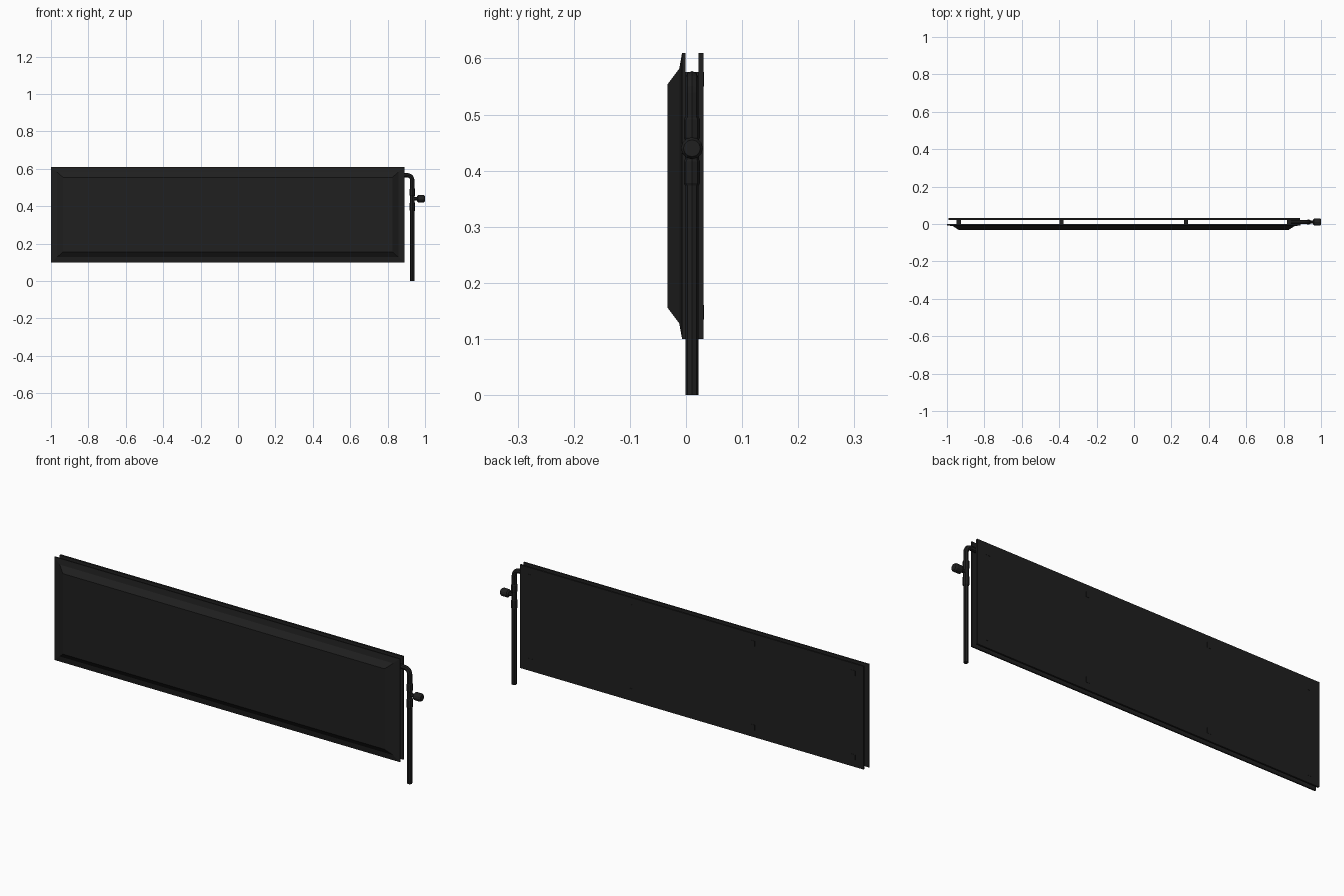
import bpy, bmesh, math
from mathutils import Vector

if "Cube" in bpy.data.objects:
    bpy.data.objects.remove(bpy.data.objects["Cube"])

mat = bpy.data.materials.new("black_paint")
mat.diffuse_color = (0.014, 0.014, 0.014, 1)
mat.use_nodes = True
mat.node_tree.nodes["Principled BSDF"].inputs["Base Color"].default_value = mat.diffuse_color


def finish(name, bm):
    bmesh.ops.recalc_face_normals(bm, faces=bm.faces)
    me = bpy.data.meshes.new(name)
    bm.to_mesh(me)
    bm.free()
    me.materials.append(mat)
    ob = bpy.data.objects.new(name, me)
    bpy.context.collection.objects.link(ob)
    return ob


def loft(name, rings):
    """Skin a list of closed rings and cap both ends."""
    bm = bmesh.new()
    vs = [[bm.verts.new(p) for p in r] for r in rings]
    n = len(vs[0])
    for a, b in zip(vs, vs[1:]):
        for i in range(n):
            j = (i + 1) % n
            bm.faces.new((a[i], a[j], b[j], b[i]))
    bm.faces.new(vs[0])
    bm.faces.new(vs[-1])
    return finish(name, bm)


def box(name, x0, x1, y0, y1, z0, z1):
    return loft(name, [[(x0, y, z0), (x1, y, z0), (x1, y, z1), (x0, y, z1)]
                       for y in (y0, y1)])


def tube(name, path, sides):
    """Sweep a polygon along (x, z, radius) points in the plane y = 0.01."""
    rings = []
    for k, (x, z, r) in enumerate(path):
        a, b = path[max(k - 1, 0)], path[min(k + 1, len(path) - 1)]
        t = Vector((b[0] - a[0], 0, b[1] - a[1])).normalized()
        n = Vector((t.z, 0, -t.x))
        rings.append([Vector((x, 0.0105, z)) + r * (math.cos(w) * n + math.sin(w) * Vector((0, 1, 0)))
                      for w in (2 * math.pi * i / sides for i in range(sides))])
    return loft(name, rings)


# Front panel with a stepped bevelled border: (x inset, z inset, y)
X0, X1, Z0, Z1 = -1.0, 0.89, 0.10, 0.61
steps = [(0, 0, -0.001), (0, 0, -0.007), (0.033, 0.028, -0.012), (0.065, 0.056, -0.033)]
loft("front_panel", [[(X0 + i, y, Z0 + j), (X1 - i, y, Z0 + j),
                      (X1 - i, y, Z1 - j), (X0 + i, y, Z1 - j)] for i, j, y in steps])

# Flat back panel
box("back_panel", -0.992, 0.887, 0.022, 0.031, Z0, Z1)

# Brackets between the panels
for k, x in enumerate((-0.937, -0.387, 0.278, 0.828)):
    for tag, z in (("top", 0.55), ("bottom", 0.135)):
        box(f"bracket_{tag}_{k + 1}", x - 0.011, x + 0.011, -0.002, 0.032, z, z + 0.026)

# Supply pipe: out of the panel gap, round a bend, down to the floor
R, cx, cz = 0.0115, 0.932, 0.566
bend = 0.027
path = [(0.84, cz, R)]
for i in range(6):
    a = math.pi / 2 * (1 - i / 5)
    path.append((cx - bend + bend * math.cos(a), cz - bend + bend * math.sin(a), R))
path.append((cx, 0, R))
tube("supply_pipe", path, 8)

# Valve collars on the pipe
for name, z0, z1 in (("lower_collar", 0.374, 0.42), ("upper_collar", 0.455, 0.495)):
    tube(name, [(cx, z0, 0.0125), (cx, z0 + 0.004, 0.0145),
                (cx, z1 - 0.004, 0.0145), (cx, z1, 0.0125)], 8)
tube("valve_body", [(cx, 0.419, 0.0125), (cx, 0.456, 0.0125)], 8)

# Valve stem and control knob
kz = 0.44
tube("valve_stem", [(cx, kz, 0.009), (0.965, kz, 0.009)], 8)
tube("valve_knob", [(0.957, kz, 0.012), (0.963, kz, 0.019),
                    (0.993, kz, 0.0195), (1.0, kz, 0.015)], 12)
